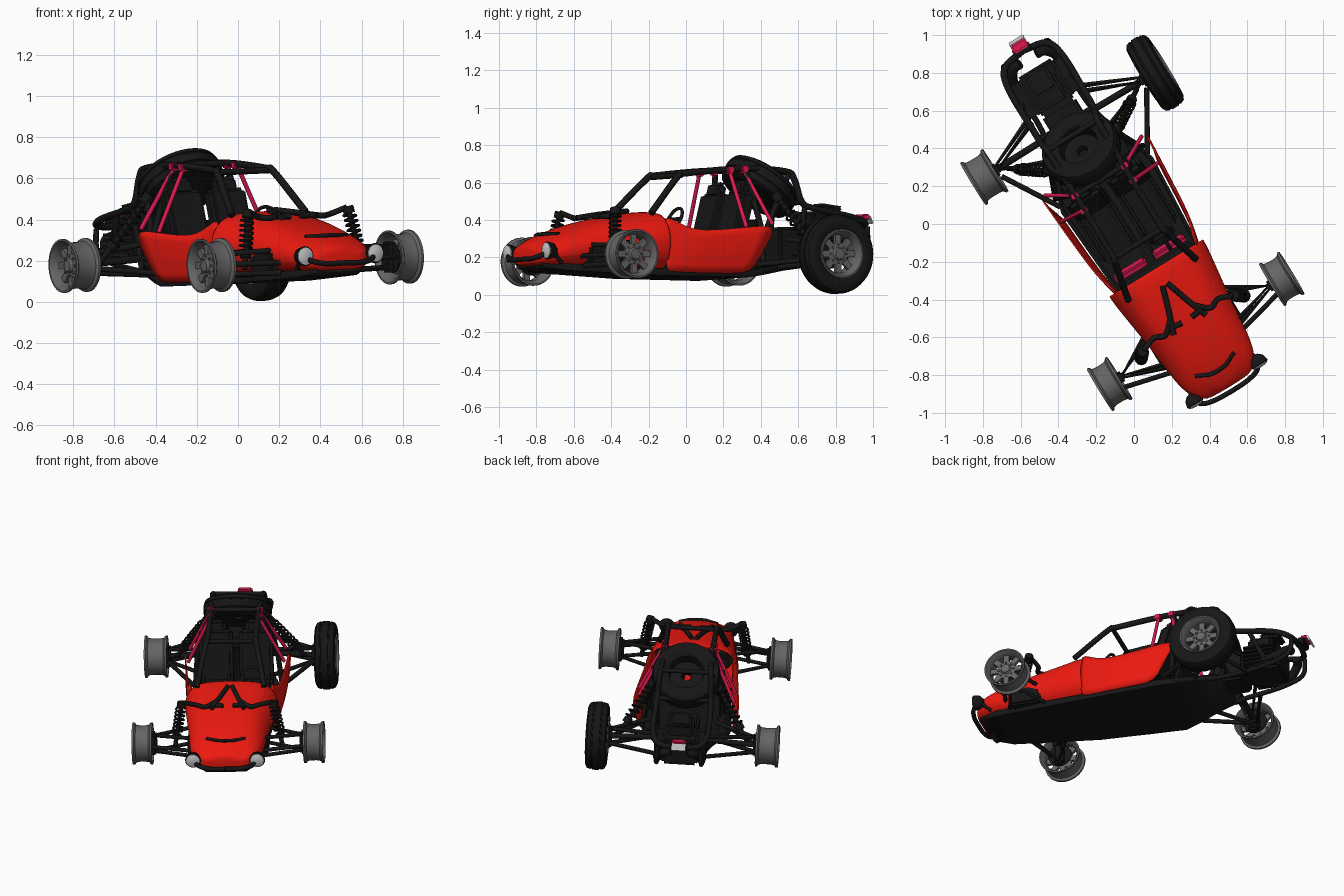
import bpy, bmesh, math
from mathutils import Matrix, Vector

if "Cube" in bpy.data.objects:
    bpy.data.objects.remove(bpy.data.objects["Cube"])

def material(name, rgb):
    m = bpy.data.materials.new(name)
    m.diffuse_color = (*rgb, 1)
    m.use_nodes = True
    m.node_tree.nodes["Principled BSDF"].inputs["Base Color"].default_value = m.diffuse_color
    return m

RED = material("red_paint", (0.85, 0.01, 0.005))
BLACK = material("black", (0.008, 0.008, 0.008))
PINK = material("crimson", (0.75, 0.01, 0.08))
RIM = material("rim_grey", (0.13, 0.13, 0.13))
LENS = material("lens", (0.7, 0.7, 0.7))

# The car is modelled along y, then turned and rolled as a whole
PLACE = (Matrix.Rotation(math.radians(31.4), 4, 'Z') @ Matrix.Rotation(math.radians(-2.2), 4, 'Y')
         @ Matrix.Translation((-0.01, 0, 0)))

def finish(name, mesh, mat, angle=40):
    ob = bpy.data.objects.new(name, mesh)
    bpy.context.collection.objects.link(ob)
    mesh.materials.clear()
    mesh.materials.append(mat)
    ob.matrix_world = PLACE
    bpy.ops.object.select_all(action='DESELECT')
    bpy.context.view_layer.objects.active = ob
    ob.select_set(True)
    bpy.ops.object.shade_smooth_by_angle(angle=math.radians(angle))
    return ob

def from_bm(name, bm, mat, angle=40):
    bmesh.ops.recalc_face_normals(bm, faces=bm.faces)
    me = bpy.data.meshes.new(name)
    bm.to_mesh(me)
    bm.free()
    return finish(name, me, mat, angle)

def flip(p):
    return (-p[0], p[1], p[2])

def tube(name, paths, r, mat=BLACK, mirror=True, res=2, closed=False):
    cu = bpy.data.curves.new(name, 'CURVE')
    cu.dimensions, cu.bevel_depth, cu.bevel_resolution, cu.use_fill_caps = '3D', r, res, True
    for path in paths + ([[flip(p) for p in q] for q in paths] if mirror else []):
        sp = cu.splines.new('POLY')
        sp.points.add(len(path) - 1)
        sp.use_cyclic_u = closed
        for pt, p in zip(sp.points, path):
            pt.co = (*p, 1)
    ob = bpy.data.objects.new(name, cu)
    bpy.context.collection.objects.link(ob)
    dg = bpy.context.evaluated_depsgraph_get()
    me = bpy.data.meshes.new_from_object(ob.evaluated_get(dg))
    bpy.data.objects.remove(ob)
    return finish(name, me, mat, 50)

def smooth_path(pts, n=5):
    # Catmull-Rom rounding of a bent tube
    v = [Vector(p) for p in pts]
    v = [2 * v[0] - v[1]] + v + [2 * v[-1] - v[-2]]
    out = []
    for a, b, c, d in zip(v, v[1:], v[2:], v[3:]):
        for i in range(n):
            t = i / n
            out.append(0.5 * (2*b + (c - a)*t + (2*a - 5*b + 4*c - d)*t*t + (3*b - a - 3*c + d)*t**3))
    return out + [v[-2]]

def lathe(name, profile, mtx, mat, n=40, closed=True):
    bm = bmesh.new()
    rings = [[bm.verts.new(mtx @ Vector((t, r*math.cos(a), r*math.sin(a)))) for t, r in profile]
             for a in (2*math.pi*i/n for i in range(n))]
    k = len(profile)
    for i in range(n):
        A, B = rings[i], rings[(i + 1) % n]
        for j in range(k if closed else k - 1):
            bm.faces.new((A[j], A[(j+1) % k], B[(j+1) % k], B[j]))
    if not closed:
        for j in (0, -1):
            bm.faces.new([r[j] for r in rings])
    return from_bm(name, bm, mat)

def boxes(name, items, mat, bevel=0.008, mirror=False):
    # items: (centre, size, tilt about x in degrees)
    bm = bmesh.new()
    if mirror:
        items = items + [(flip(c), s, t) for c, s, t in items]
    for c, s, t in items:
        bmesh.ops.create_cube(bm, size=1, matrix=Matrix.Translation(c)
                              @ Matrix.Rotation(math.radians(t), 4, 'X') @ Matrix.Diagonal((*s, 1)))
    if bevel:
        bmesh.ops.bevel(bm, geom=bm.edges[:], offset=bevel, segments=2, affect='EDGES')
    return from_bm(name, bm, mat)

def grid(name, rows, mat, loop=False, cap=False, sub=2, thick=0.008):
    bm = bmesh.new()
    V = [[bm.verts.new(p) for p in row] for row in rows]
    k = len(rows[0])
    for A, B in zip(V, V[1:]):
        for j in range(k if loop else k - 1):
            bm.faces.new((A[j], A[(j+1) % k], B[(j+1) % k], B[j]))
    if cap:
        bm.faces.new(V[0])
    ob = from_bm(name, bm, mat)
    if sub:
        ob.modifiers.new("smooth", 'SUBSURF').levels = sub
        ob.modifiers["smooth"].render_levels = sub
    if thick:
        so = ob.modifiers.new("thickness", 'SOLIDIFY')
        so.thickness = thick
    return ob

# Nose and bonnet: y, bottom z, middle z, top z, bottom / middle / top half width
rows = []
for y, zb, zm, zt, wb, wm, wt in [(-1.0, .17, .21, .25, .07, .11, .07), (-.985, .16, .22, .275, .12, .16, .11),
                                  (-.91, .145, .235, .315, .16, .22, .155), (-.78, .135, .25, .36, .18, .24, .17),
                                  (-.6, .13, .27, .405, .20, .255, .185), (-.42, .12, .29, .43, .23, .28, .20),
                                  (-.30, .115, .30, .445, .25, .295, .225), (-.26, .115, .30, .44, .25, .295, .23)]:
    h = [(0, zb), (wb, zb), (wm, zm - .04), (wm * .98, zm + .03), (wt, zt - .02), (wt * .5, zt - .003), (0, zt)]
    rows.append([(x, y, z) for x, z in h] + [(-x, y, z) for x, z in h[-2:0:-1]])
grid("bonnet_body", rows, RED, loop=True, cap=True)

# Flared side panels: y, bottom z, top z, bottom x, top x, lean of the rear edge
for s, side in ((1, "left"), (-1, "right")):
    rows = []
    for yb, yt, zb, zt, xb, xt in [(-.27, -.27, .115, .42, .25, .25), (-.22, -.21, .113, .385, .262, .265),
                                   (-.12, -.12, .108, .335, .275, .292), (0, .02, .105, .335, .285, .305),
                                   (.12, .2, .104, .35, .292, .318), (.23, .385, .104, .366, .298, .33)]:
        rows.append([(s * (xb + (xt - xb) * t + .012 * math.sin(math.pi * t)), yb + (yt - yb) * t,
                      zb + (zt - zb) * t) for t in (0, .35, .7, 1)])
    grid(side + "_side_panel", rows, RED, sub=1)

# Floor pan and sills
grid("floor_pan", [[(-w, y, z + .035), (-w * .96, y, z), (w * .96, y, z), (w, y, z + .035)] for y, w, z in
                   [(-.97, .13, .145), (-.85, .18, .125), (-.3, .25, .095), (.25, .285, .085), (.36, .25, .10),
                    (.62, .15, .14)]], BLACK, sub=0, thick=.015)
boxes("firewall", [((0, .36, .25), (.42, .02, .3), 12)], BLACK)

# Bonnet trim and chevron vent
tube("bonnet_brace", [[(.015, -.36, .447), (.06, -.5, .432), (.10, -.61, .415)], [(.03, -.58, .418), (.10, -.57, .42)],
                      smooth_path([(.07, -.53, .428), (.14, -.59, .415), (.2, -.57, .42), (.28, -.6, .45)])], .015)
tube("chevron_vent", [[(0, -.895, .324), (.05, -.89, .323), (.12, -.855, .32)]], .011)

# Front bumper and headlights
tube("front_bumper", [smooth_path([(.2, -.95, .235), (.17, -1.0, .205), (.1, -1.02, .19), (0, -1.025, .19)]),
                      [(.2, -.95, .23), (.18, -.88, .17)]], .014)
for s, side in ((1, "left"), (-1, "right")):
    m = Matrix.Translation((s * .2, -.965, .23)) @ Matrix.Rotation(math.radians(-90), 4, 'Z')
    lathe(side + "_headlight_shell", [(-.04, .018), (-.02, .04), (.015, .049), (.02, .045)], m, BLACK, 28, False)
    lathe(side + "_headlight_lens", [(.012, .044), (.024, .042), (.03, .025), (.032, .004)], m, LENS, 28, False)

# Roll cage
rail = smooth_path([(.21, -.33, .43), (.16, -.13, .625), (.15, -.07, .645), (.15, .29, .67), (.155, .55, .655),
                    (.162, .60, .61), (.168, .64, .49), (.17, .72, .455), (.17, .95, .41), (.13, 1.06, .375), (.0, 1.09, .365)])
tube("cage_rails", [rail], .018)
tube("cage_hoop", [[(.27, .33, .14), (.25, .33, .36), (.155, .3, .66)], [(.155, .57, .645), (.25, .36, .33)]], .016)
tube("cage_cross_bars", [[(-.155, -.1, .635), (.155, -.1, .635)], [(-.15, .29, .67), (.15, .29, .67)],
                         [(-.155, .57, .65), (.155, .57, .65)], [(-.168, .64, .49), (.168, .64, .49)]], .015, mirror=False)
tube("rear_lower_frame", [smooth_path([(.24, .34, .12), (.15, .62, .15), (.14, .9, .19), (.14, 1.05, .25), (.13, 1.07, .36)]),
                          [(.15, .62, .15), (.168, .66, .47)], [(.14, .92, .19), (.17, .8, .44)]], .015)
tube("cage_struts", [[(.152, .29, .66), (.30, .375, .365)], [(.152, .2, .66), (.30, .21, .35)]], .011, PINK)
boxes("strut_clamps", [((.152, .29, .665), (.045, .04, .04), 0), ((.152, .2, .66), (.045, .04, .04), 0)], PINK, .006, True)

# Seats, dash and steering
boxes("seats", [((.125, .04, .19), (.21, .3, .09), 8), ((.125, .235, .37), (.21, .08, .36), -16),
                ((.125, .285, .56), (.13, .06, .09), -16), ((.035, .05, .24), (.035, .28, .08), 8),
                ((.215, .05, .24), (.035, .28, .08), 8)], BLACK, .02, True)
boxes("dashboard", [((0, -.25, .35), (.46, .06, .1), 0), ((0, .03, .15), (.06, .55, .08), 0)], BLACK, .015)
boxes("dash_panels", [((.12, -.205, .31), (.19, .05, .07), 20)], PINK, .01, True)
tube("steering_wheel", [[(.12 + .065 * math.cos(a), -.13 + .03 * math.sin(a), .4 + .058 * math.sin(a))
                         for a in (i * math.pi / 12 for i in range(24))]], .009, mirror=False, closed=True)
tube("steering_column", [[(.12, -.13, .4), (.12, -.24, .35)], [(.06, -.13, .4), (.18, -.13, .4)]], .01, mirror=False)

# Engine, exhaust and rear light
boxes("engine", [((0, .86, .28), (.22, .24, .17), 0), ((0, .84, .40), (.16, .16, .09), 0), ((0, .64, .26), (.2, .2, .2), 0),
                 ((0, .90, .465), (.13, .14, .03), -8)], BLACK, .015)
boxes("cylinder_fins", [((.125, .86, .22 + .028 * i), (.07, .2, .012), 0) for i in range(5)], BLACK, 0, True)
tube("exhaust", [smooth_path([(.1, .8, .22), (.14, .95, .24), (.1, 1.03, .3), (.05, 1.04, .32)])], .028)
boxes("rear_light_bracket", [((0, 1.1, .39), (.1, .05, .05), 0)], BLACK)
boxes("rear_light", [((0, 1.12, .415), (.09, .05, .03), 0)], PINK, .008)
boxes("rear_plate", [((0, 1.15, .40), (.09, .012, .045), 25)], LENS, .003)

# Tyres and rims
TYRE = [(-.052, .12), (-.066, .15), (-.066, .18), (-.055, .202), (-.032, .211), (-.03, .207), (-.022, .207), (-.02, .213),
        (.02, .213), (.022, .207), (.03, .207), (.032, .211), (.055, .202), (.066, .18), (.066, .15), (.052, .12)]

def rim(name, m, w):
    half = [(w, .122), (w, .131), (w - .012, .131), (w - .022, .117), (w - .045, .113)]
    inner = [(-w + .03, .103), (w - .03, .103)]
    lathe(name + "_rim", half + [(-t, r) for t, r in half[::-1]] + inner, m, RIM)
    lathe(name + "_hub", [(-.03, .03), (.01, .035), (.014, .06), (.026, .06), (.03, .035), (.045, .028), (.046, .004)], m, RIM, 24, False)
    bm = bmesh.new()
    for i in range(8):
        turn = m @ Matrix.Rotation(i * math.pi / 4, 4, 'X')
        bmesh.ops.create_cube(bm, size=1, matrix=turn @ Matrix.Translation((.018, 0, .08)) @ Matrix.Diagonal((.02, .034, .06, 1)))
        bmesh.ops.create_cone(bm, cap_ends=True, segments=6, radius1=.007, radius2=.007, depth=.012,
                              matrix=turn @ Matrix.Translation((.03, 0, .048)) @ Matrix.Rotation(math.pi / 2, 4, 'Y'))
    from_bm(name + "_spokes", bm, RIM)
    lathe(name + "_brake_disc", [(-.045, .02), (-.045, .075), (-.035, .075), (-.035, .02)], m, BLACK, 28)

for s, side in ((1, "left"), (-1, "right")):
    for y, x, w, end in ((-.656, .534, .062, "front"), (.625, .53, .07, "rear")):
        m = Matrix.Translation((s * x, y, .198)) @ Matrix.Rotation(0 if s > 0 else math.pi, 4, 'Z')
        rim(f"{end}_{side}", m, w)
        if s > 0 and end == "rear":
            lathe("rear_left_tyre", TYRE, m, BLACK, 56)

# Tilted spare wheel above the engine
a = math.radians(38)
m = Matrix.Translation((0, .48, .58)) @ Vector((0, math.sin(a), math.cos(a))).to_track_quat('X', 'Y').to_matrix().to_4x4()
lathe("spare_tyre", TYRE, m, BLACK, 56)
lathe("spare_rim", [(-.05, .03), (-.05, .12), (.05, .122), (.05, .11), (-.01, .1), (-.01, .03)], m, BLACK)

# Suspension: wishbones, uprights and coil shocks
def shock(name, top, bottom):
    p, q = Vector(top), Vector(bottom)
    d = (q - p).normalized()
    u = d.orthogonal().normalized()
    v = d.cross(u)
    coil = [p.lerp(q, .12 + .6 * i / 72) + .03 * (u * math.cos(i * math.pi / 5.14) + v * math.sin(i * math.pi / 5.14))
            for i in range(73)]
    tube(name + "_springs", [coil], .0065, res=1)
    tube(name + "_dampers", [[p, q]], .014)
    tube(name + "_caps", [[p, p.lerp(q, .12)], [p.lerp(q, .72), p.lerp(q, .8)]], .028)

shock("front_shock", (.285, -.6, .455), (.335, -.64, .17))
shock("rear_shock", (.19, .46, .53), (.40, .6, .21))
tube("front_wishbones", [[(.2, -.75, .15), (.47, -.66, .15), (.22, -.52, .14)], [(.22, -.72, .26), (.46, -.65, .25), (.24, -.56, .26)],
                         [(.2, -.78, .2), (.48, -.71, .2)]], .013)
tube("rear_wishbones", [[(.14, .78, .17), (.46, .64, .16), (.2, .46, .14)], [(.16, .74, .29), (.45, .62, .25), (.2, .52, .29)],
                        [(.27, .28, .15), (.45, .58, .18)]], .014)
tube("drive_shafts", [[(.08, .63, .22), (.5, .625, .2)]], .018)
boxes("uprights", [((.47, -.655, .2), (.05, .06, .15), 0), ((.465, .625, .2), (.05, .07, .15), 0)], BLACK, .012, True)
boxes("suspension_mounts", [((.2, -.64, .2), (.1, .2, .12), 0)], BLACK, .012, True)
